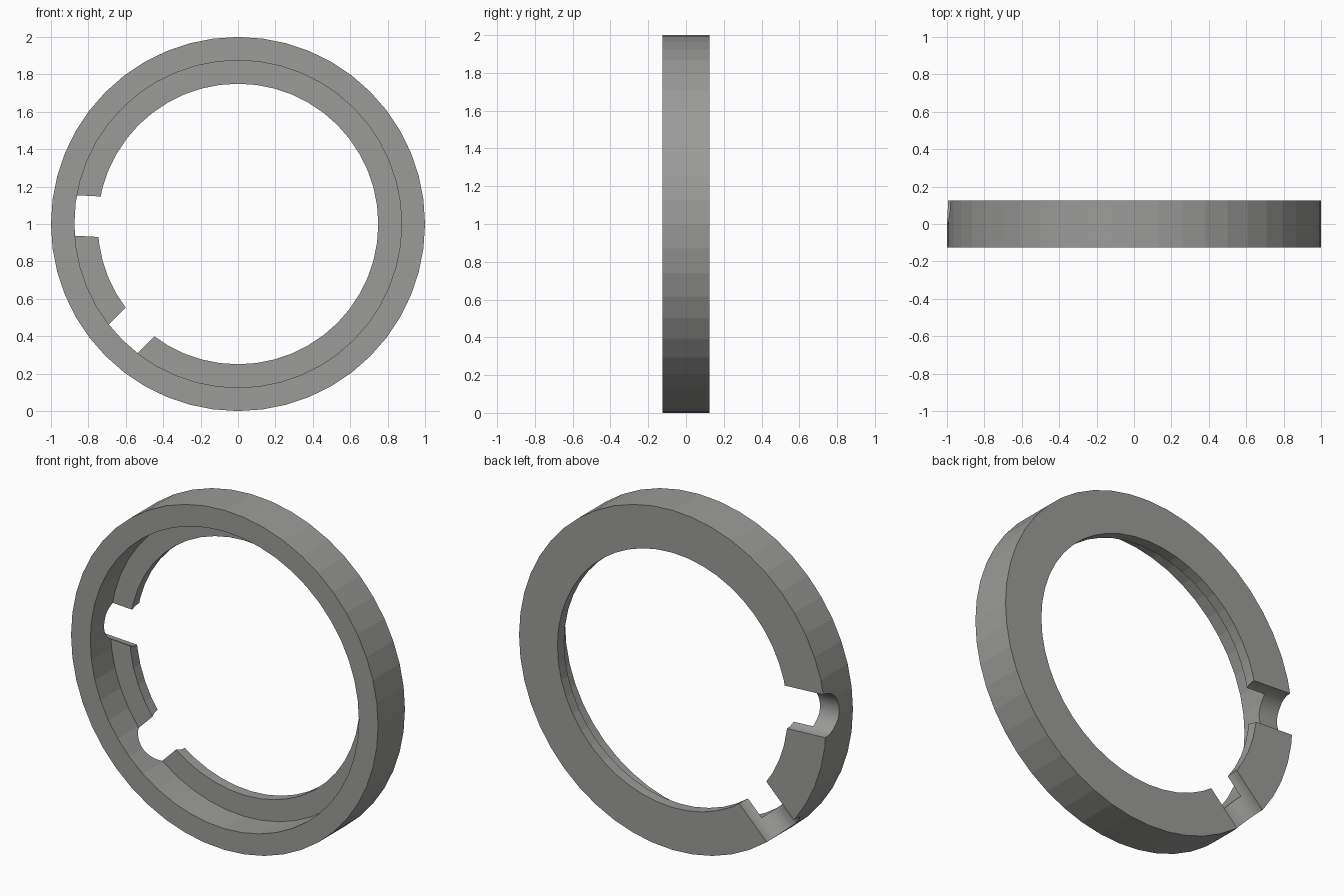
import bpy, bmesh, math
from mathutils import Matrix, Vector

if "Cube" in bpy.data.objects:
    bpy.data.objects.remove(bpy.data.objects["Cube"])

SIDES = 48
CENTRE = Vector((0, 0, 1))
BACK = 0.125          # y of the back face

grey = bpy.data.materials.new("warm_grey")
grey.diffuse_color = (0.33, 0.335, 0.32, 1)
grey.use_nodes = True
grey.node_tree.nodes["Principled BSDF"].inputs["Base Color"].default_value = grey.diffuse_color


def make_object(name, bm):
    bmesh.ops.recalc_face_normals(bm, faces=bm.faces)
    mesh = bpy.data.meshes.new(name)
    bm.to_mesh(mesh)
    bm.free()
    obj = bpy.data.objects.new(name, mesh)
    bpy.context.collection.objects.link(obj)
    mesh.materials.append(grey)
    return obj


# Stepped ring: L-shaped section (radius, y) turned about the y axis
def stepped_ring():
    section = [(1.0, -0.125), (1.0, BACK), (0.75, BACK),
               (0.75, 0.0625), (0.875, 0.0625), (0.875, -0.125)]
    bm = bmesh.new()
    loops = []
    for i in range(SIDES):
        a = 2 * math.pi * i / SIDES
        loops.append([bm.verts.new((r * math.cos(a), y, 1 + r * math.sin(a)))
                      for r, y in section])
    n = len(section)
    for i in range(SIDES):
        p, q = loops[i], loops[(i + 1) % SIDES]
        for j in range(n):
            k = (j + 1) % n
            bm.faces.new((p[j], p[k], q[k], q[j]))
    return make_object("stepped_ring", bm)


# Radial U-shaped channel cutter, open towards the back
def channel_cutter(angle, radius=0.125, steps=48):
    pts = [(radius, 0.4), (-radius, 0.4)]
    for i in range(steps + 1):
        t = math.pi + math.pi * i / steps
        pts.append((radius * math.cos(t), BACK + radius * math.sin(t)))
    bm = bmesh.new()
    rows = [[bm.verts.new((x, y, w)) for w, y in pts] for x in (0.5, 1.2)]
    bm.faces.new(rows[0])
    bm.faces.new(rows[1])
    n = len(pts)
    for j in range(n):
        k = (j + 1) % n
        bm.faces.new((rows[0][j], rows[0][k], rows[1][k], rows[1][j]))
    bm.transform(Matrix.Translation(CENTRE) @ Matrix.Rotation(-angle, 4, 'Y'))
    obj = make_object("channel_cutter", bm)
    obj.hide_render = True
    return obj


ring = stepped_ring()
bpy.ops.object.select_all(action='DESELECT')
bpy.context.view_layer.objects.active = ring
ring.select_set(True)

# Two channels: left side and lower left
for degrees in (177, 225):
    cutter = channel_cutter(math.radians(degrees))
    mod = ring.modifiers.new("channel", 'BOOLEAN')
    mod.operation = 'DIFFERENCE'
    mod.solver = 'EXACT'
    mod.object = cutter
    bpy.ops.object.modifier_apply(modifier=mod.name)
    bpy.data.objects.remove(cutter, do_unlink=True)

# Smooth channels, flat ring facets
bpy.ops.object.shade_smooth_by_angle(angle=math.radians(5))
